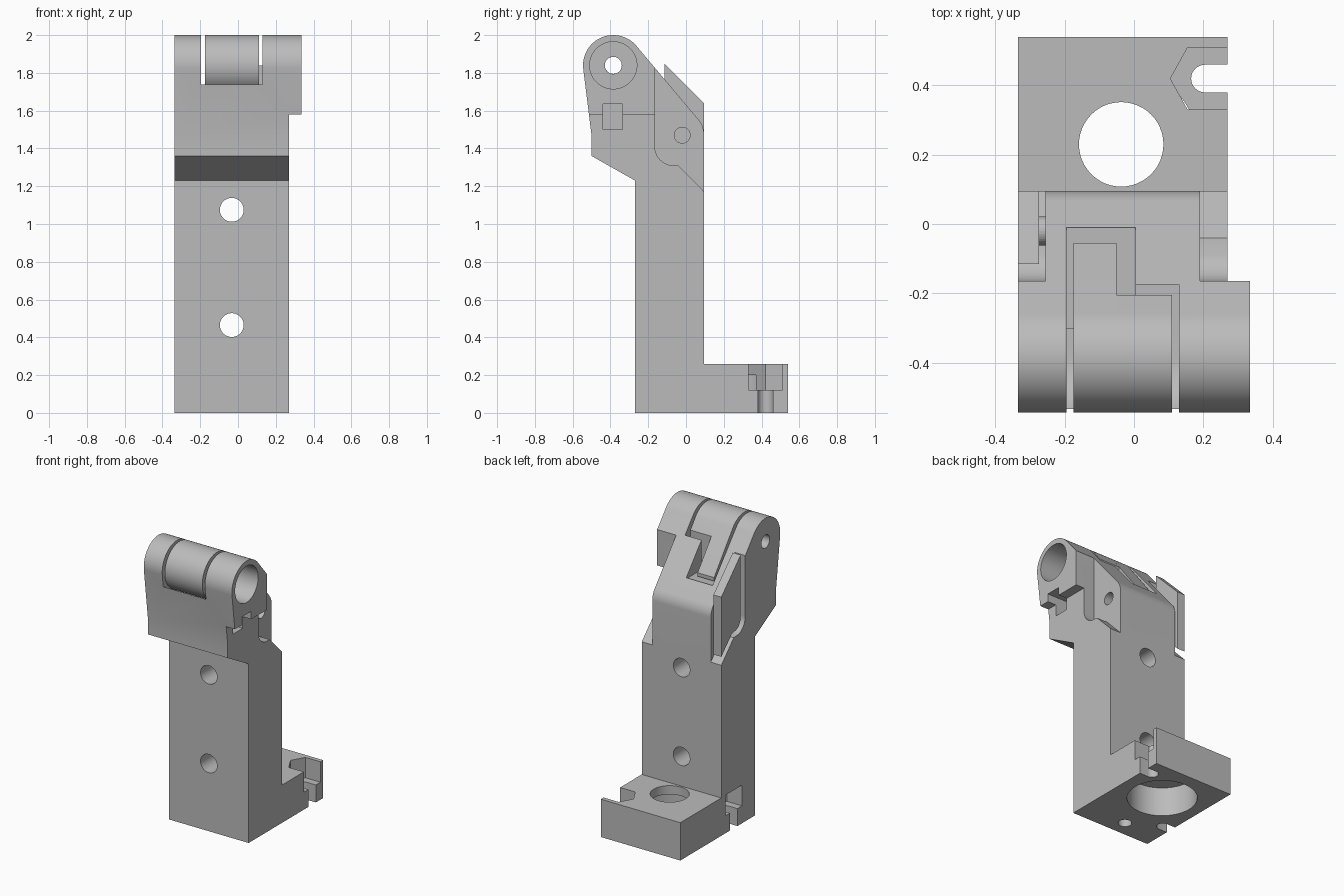
import bpy, bmesh, math
from mathutils import Vector

if "Cube" in bpy.data.objects:
    bpy.data.objects.remove(bpy.data.objects["Cube"])

grey = bpy.data.materials.new("plain grey")
grey.diffuse_color = (0.5, 0.5, 0.5, 1)
grey.use_nodes = True
grey.node_tree.nodes["Principled BSDF"].inputs["Base Color"].default_value = grey.diffuse_color


def prism(name, pts, axis, lo, hi):
    """Extrude a 2D outline: axis 'x' takes (y, z) points, axis 'z' takes (x, y)."""
    bm = bmesh.new()
    place = (lambda p: (lo, p[0], p[1])) if axis == 'x' else (lambda p: (p[0], p[1], lo))
    face = bm.faces.new([bm.verts.new(place(p)) for p in pts])
    step = Vector((hi - lo, 0, 0)) if axis == 'x' else Vector((0, 0, hi - lo))
    new = bmesh.ops.extrude_face_region(bm, geom=[face])["geom"]
    bmesh.ops.translate(bm, vec=step, verts=[v for v in new if isinstance(v, bmesh.types.BMVert)])
    bmesh.ops.recalc_face_normals(bm, faces=bm.faces)
    me = bpy.data.meshes.new(name)
    bm.to_mesh(me)
    bm.free()
    me.materials.append(grey)
    ob = bpy.data.objects.new(name, me)
    bpy.context.collection.objects.link(ob)
    return ob


def box(name, x, y, z):
    return prism(name, [(x[0], y[0]), (x[1], y[0]), (x[1], y[1]), (x[0], y[1])], 'z', z[0], z[1])


def arc(cx, cy, r, a0, a1, n=24):
    return [(cx + r * math.cos(math.radians(a0 + (a1 - a0) * i / n)),
             cy + r * math.sin(math.radians(a0 + (a1 - a0) * i / n))) for i in range(n + 1)]


def disc(cx, cy, r, n=48):
    return arc(cx, cy, r, 0, 360, n)[:-1]


def carve(ob, cutters):
    """Subtract each cutter, bake the result, and shade it."""
    for c in cutters:
        m = ob.modifiers.new("cut", 'BOOLEAN')
        m.operation, m.solver, m.object = 'DIFFERENCE', 'EXACT', c
        bpy.context.view_layer.update()
        dg = bpy.context.evaluated_depsgraph_get()
        me = bpy.data.meshes.new_from_object(ob.evaluated_get(dg))
        ob.modifiers.clear()
        ob.data = me
        bpy.data.objects.remove(c)
    bpy.ops.object.select_all(action='DESELECT')
    ob.select_set(True)
    bpy.context.view_layer.objects.active = ob
    bpy.ops.object.shade_smooth_by_angle(angle=math.radians(25))


AY, AZ, R = -0.385, 1.84, 0.16      # hinge axis and barrel radius

# column, foot and hinge head share one side outline
outline = [(-0.27, 0), (0.54, 0), (0.54, 0.26), (0.095, 0.26)]
outline += arc(-0.025, 1.475, 0.12, 0, 41, 10) + arc(AY, AZ, R, 37, 187, 32)
outline += [(-0.5, 1.47), (-0.5, 1.36), (-0.27, 1.23)]
body = prism("bracket_body", outline, 'x', -0.335, 0.335)

# side recess outline above the shoulders
recess = [(0.2, 1.065), (-0.04, 1.31)] + arc(-0.065, 1.41, 0.1, 255, 180, 10) + [(-0.165, 2.1), (0.2, 2.1)]


def nut_trap(side, edge, y):
    """Hexagonal pocket with a screw slot, open to one side."""
    s = side
    pocket = [(edge + s * 0.1, y + 0.09), (edge - s * 0.115, y + 0.09), (edge - s * 0.165, y),
              (edge - s * 0.115, y - 0.09), (edge + s * 0.1, y - 0.09)]
    slot = [(edge + s * 0.1, y - 0.04)] + [(edge - s * (0.065 - px), y + py)
            for px, py in arc(0, 0, 0.04, 270, 90, 16)] + [(edge + s * 0.1, y + 0.04)]
    return [prism("cut", pocket, 'z', 0.12, 0.262), prism("cut", slot, 'z', -0.1, 0.13)]


cuts = [
    # narrower column under the overhanging right end of the hinge
    box("cut", (0.27, 0.5), (-0.9, 0.9), (-0.1, 1.58)),
    box("cut", (0.27, 0.5), (-0.16, 0.9), (1.4, 2.2)),
    # tongue between the two side recesses
    prism("cut", recess, 'x', 0.19, 0.5),
    prism("cut", recess, 'x', -0.5, -0.255),
    prism("cut", disc(-0.02, 1.47, 0.042, 32), 'x', 0.0, 0.4),
    # hinge opening
    prism("cut", disc(AY, AZ, 0.18, 64), 'x', -0.195, 0.13),
    box("cut", (-0.195, 0.13), (-0.385, -0.175), (1.66, 2.2)),
    box("cut", (-0.195, 0.005), (-0.3, -0.01), (1.635, 2.2)),
    # hinge bores, wide on the right and narrow on the left
    prism("cut", disc(AY, AZ, 0.125), 'x', 0.05, 0.5),
    prism("cut", disc(AY, AZ, 0.045, 32), 'x', -0.5, -0.1),
    # notch under the overhang
    box("cut", (0.15, 0.5), (-0.44, -0.335), (1.5, 1.635)),
    # stepped foot bore and small blind hole beneath
    prism("cut", disc(-0.037, 0.23, 0.122), 'z', 0.1, 0.4),
    prism("cut", disc(-0.037, 0.23, 0.22, 64), 'z', -0.1, 0.2),
    prism("cut", disc(-0.06, -0.16, 0.043, 32), 'z', -0.1, 0.2),
]
cuts += nut_trap(1, 0.27, 0.42) + nut_trap(-1, -0.335, -0.04)

# two cross holes through the column
for z in (0.465, 1.075):
    hole = prism("cut", disc(0, 0, 0.063), 'z', -0.6, 0.6)
    hole.rotation_euler.x = math.pi / 2
    hole.location = (-0.033, 0, z)
    cuts.append(hole)
carve(body, cuts)

# middle hinge knuckle: wide part with a short tail, narrow part with a long tail
short = arc(AY, AZ, R, 37, 300, 48) + [(-0.205, 1.68), (-0.205, 1.868)]
long = arc(AY, AZ, R, 37, 300, 48) + [(-0.055, 1.65), (-0.055, 1.675)]
for name, pts, lo, hi, r in (("knuckle_short_tail", short, -0.05, 0.11, 0.125),
                             ("knuckle_long_tail", long, -0.175, -0.05, 0.045)):
    part = prism(name, pts, 'x', lo, hi)
    carve(part, [prism("cut", disc(AY, AZ, r), 'x', lo - 0.02, hi + 0.02)])

# loose side plate in the left recess, with its hidden pin
plate = [(-0.115, 1.85), (0.095, 1.64), (0.095, 1.23), (-0.02, 1.345)] + \
    arc(-0.045, 1.42, 0.07, 255, 180, 8)
prism("side_plate", plate, 'x', -0.335, -0.275)
prism("side_plate_pin", disc(-0.02, 1.47, 0.042, 32), 'x', -0.28, -0.25)
